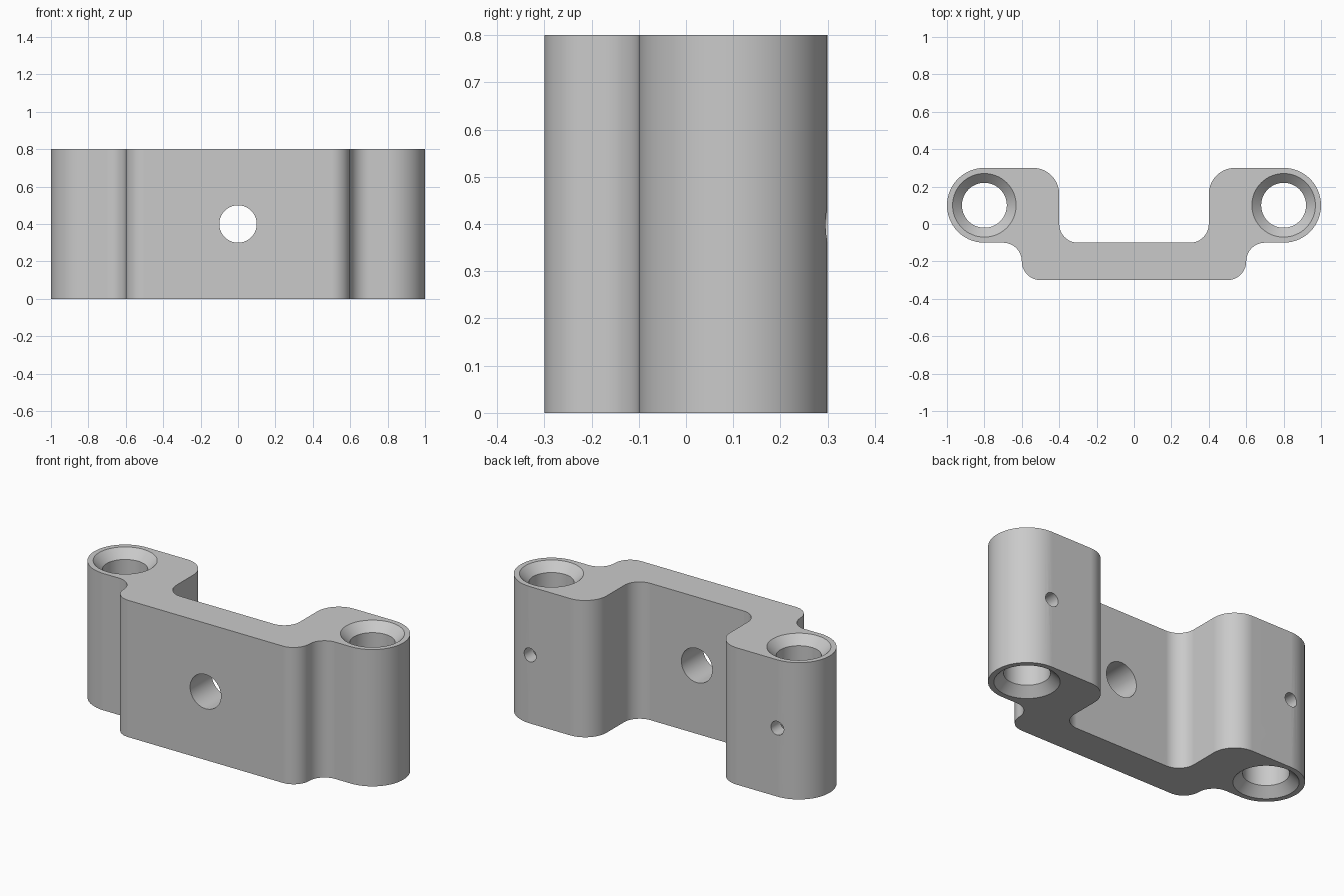
import bpy, bmesh
from math import pi
from mathutils import Vector, Matrix

HEIGHT = 0.8
SEGMENTS = 64

default = bpy.data.objects.get("Cube")
if default:
    bpy.data.objects.remove(default, do_unlink=True)

metal = bpy.data.materials.new("plain grey")
metal.use_nodes = True
grey = (0.59, 0.59, 0.59, 1)
metal.diffuse_color = grey
metal.node_tree.nodes["Principled BSDF"].inputs["Base Color"].default_value = grey


def make_object(name, bm):
    bmesh.ops.recalc_face_normals(bm, faces=bm.faces[:])
    mesh = bpy.data.meshes.new(name)
    bm.to_mesh(mesh)
    bm.free()
    mesh.materials.append(metal)
    obj = bpy.data.objects.new(name, mesh)
    bpy.context.collection.objects.link(obj)
    return obj


def rounded(corners, steps=14):
    """Outline through right-angled corners (x, y, radius), each rounded by an arc."""
    points = []
    for i, (x, y, radius) in enumerate(corners):
        here = Vector((x, y, 0))
        before = Vector((*corners[i - 1][:2], 0)) - here
        after = Vector((*corners[(i + 1) % len(corners)][:2], 0)) - here
        a, b = before.normalized() * radius, after.normalized() * radius
        centre = here + a + b
        quarter = pi / 2 if b.cross(a).z > 0 else -pi / 2
        for k in range(steps + 1):
            points.append(centre + Matrix.Rotation(quarter * k / steps, 3, "Z") @ -b)
    return points


def rod(name, radius, start, end):
    """Round cutter running along y."""
    bm = bmesh.new()
    middle = (Vector(start) + Vector(end)) / 2
    place = Matrix.Translation(middle) @ Matrix.Rotation(pi / 2, 4, "X")
    bmesh.ops.create_cone(bm, cap_ends=True, segments=SEGMENTS, radius1=radius,
                          radius2=radius, depth=abs(end[1] - start[1]), matrix=place)
    return make_object(name, bm)


def countersunk_bore(name, x, y):
    """Upright bore cutter flaring at 45 degrees through both ends."""
    bm = bmesh.new()
    profile = [(0, -0.05), (0.22, -0.05), (0.12, 0.05),
               (0.12, HEIGHT - 0.05), (0.22, HEIGHT + 0.05), (0, HEIGHT + 0.05)]
    verts = [bm.verts.new((x + r, y, z)) for r, z in profile]
    edges = [bm.edges.new(pair) for pair in zip(verts, verts[1:])]
    bmesh.ops.spin(bm, geom=verts + edges, cent=(x, y, 0), axis=(0, 0, 1),
                   angle=2 * pi, steps=SEGMENTS)
    bmesh.ops.remove_doubles(bm, verts=bm.verts[:], dist=0.0001)
    return make_object(name, bm)


# Bracket body: half outline mirrored across x, then extruded upwards
half = [(0.6, -0.3, 0.1), (0.6, -0.1, 0.1), (1, -0.1, 0.2),
        (1, 0.3, 0.2), (0.4, 0.3, 0.14), (0.4, -0.1, 0.1)]
outline = half + [(-x, y, r) for x, y, r in reversed(half)]
bm = bmesh.new()
bm.faces.new([bm.verts.new(p) for p in rounded(outline)])
bmesh.ops.remove_doubles(bm, verts=bm.verts[:], dist=0.0001)
top = bmesh.ops.extrude_face_region(bm, geom=bm.faces[:])
bmesh.ops.translate(bm, vec=(0, 0, HEIGHT),
                    verts=[v for v in top["geom"] if isinstance(v, bmesh.types.BMVert)])
bracket = make_object("bracket", bm)

# Holes: one through the web, and a bore with a set-screw hole in each lug
mid = HEIGHT / 2
cutters = [rod("web_hole", 0.1, (0, -0.4, mid), (0, 0, mid))]
for side in (-1, 1):
    cutters.append(countersunk_bore("lug_bore", side * 0.8, 0.1))
    cutters.append(rod("set_screw_hole", 0.04, (side * 0.8, 0.12, mid),
                       (side * 0.8, 0.4, mid)))

bpy.ops.object.select_all(action="DESELECT")
bracket.select_set(True)
bpy.context.view_layer.objects.active = bracket
for cutter in cutters:
    cut = bracket.modifiers.new(cutter.name, "BOOLEAN")
    cut.operation = "DIFFERENCE"
    cut.solver = "EXACT"
    cut.object = cutter
    bpy.ops.object.modifier_apply(modifier=cut.name)
    bpy.data.objects.remove(cutter, do_unlink=True)

# Smooth curved walls, crisp rims and flat plane faces
bpy.ops.object.shade_smooth_by_angle(angle=pi / 6)
weighted = bracket.modifiers.new("flat_faces", "WEIGHTED_NORMAL")
weighted.keep_sharp = True
